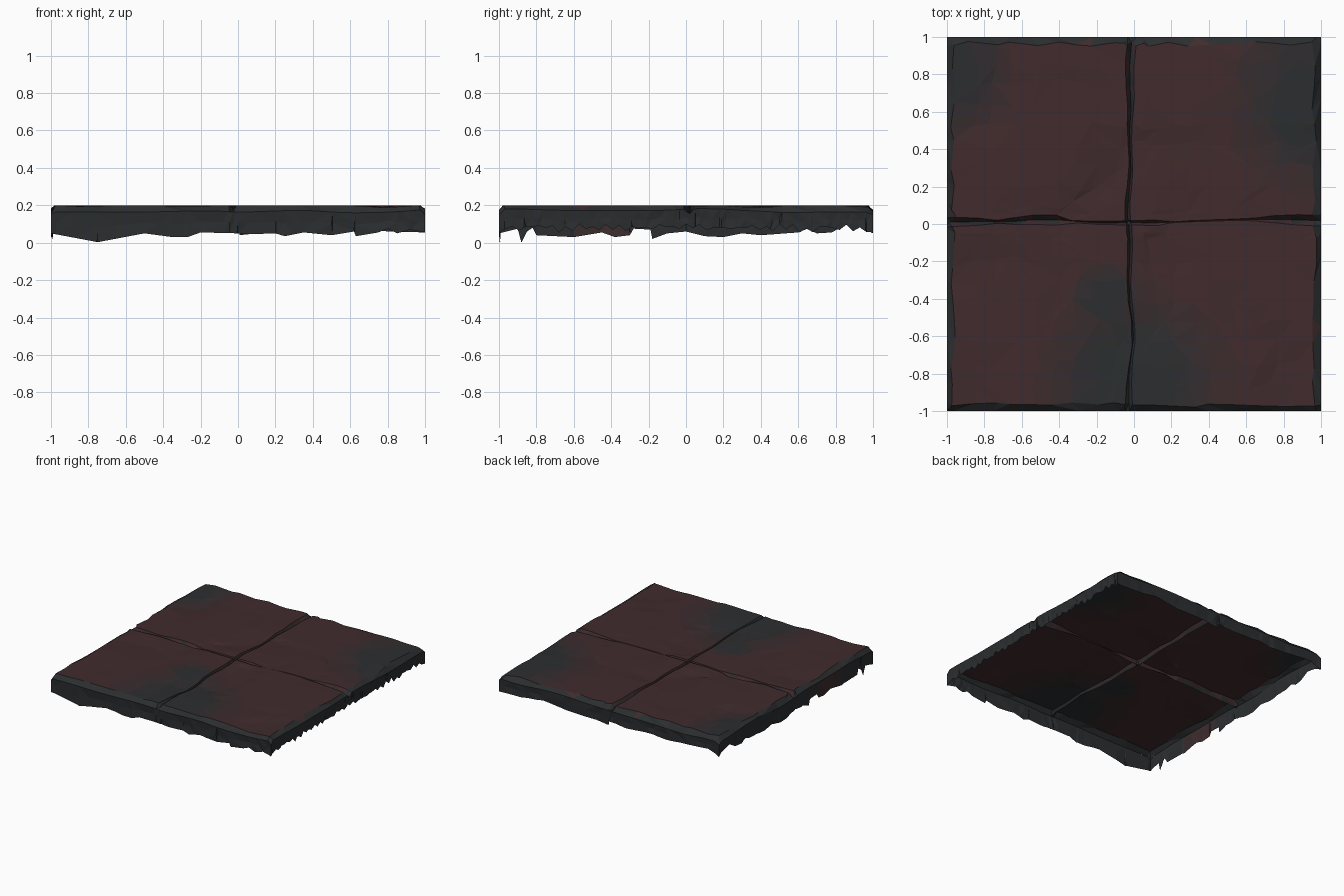
import bpy, bmesh, math, random
from mathutils import Vector, noise

if "Cube" in bpy.data.objects:
    bpy.data.objects.remove(bpy.data.objects["Cube"])

random.seed(4)

# Colour steps from charcoal to dark red stone
GREY, RED = (0.024, 0.027, 0.029), (0.052, 0.024, 0.026)
STEPS = 7
mats = []
for i in range(STEPS):
    t = i / (STEPS - 1)
    m = bpy.data.materials.new(f"stone_{i}")
    m.diffuse_color = [a + (b - a) * t for a, b in zip(GREY, RED)] + [1]
    m.use_nodes = True
    m.node_tree.nodes["Principled BSDF"].inputs["Base Color"].default_value = m.diffuse_color
    mats.append(m)


def redness(x, y):
    spots = [(-1.05, 0.85, .4), (1.0, 0.65, .5), (0.0, -0.85, .5), (-.15, -.4, .2)]
    r = min(math.hypot(x - a, y - b) / s for a, b, s in spots)
    return max(0, min(1, (r - .45) * 1.5))


def finish(bm, name, tint):
    for f in bm.faces:
        c = f.calc_center_median()
        f.material_index = round(tint(c) * (STEPS - 1))
    me = bpy.data.meshes.new(name)
    bm.to_mesh(me)
    bm.free()
    for m in mats:
        me.materials.append(m)
    ob = bpy.data.objects.new(name, me)
    bpy.context.collection.objects.link(ob)
    return ob


def lerp_profile(pts, t):
    for (a, za), (b, zb) in zip(pts, pts[1:]):
        if t <= b:
            return za + (zb - za) * (t - a) / (b - a)
    return pts[-1][1]


def n1(x, y, s=3.0, seed=0.0):
    return noise.noise(Vector((x * s + seed, y * s + 7.3, seed)))


# Cracked top: four slabs separated by two grooves, chamfered outer rim
half = [.10, .2, .31, .42, .53, .64, .75, .86, .965, 1.0]
coords = [-c for c in reversed(half)] + [-.05, -.03, 0, .03, .05] + half
N = len(coords)
ROOT = {coords.index(v): k for v, k in ((-.03, -1), (0, 0), (.03, 1))}
# (position along groove, half width, depth)
V_W = [(-1, .02), (-.7, .008), (-.3, .01), (0, .015), (.4, .008), (.75, .022), (1, .024)]
V_D = [(-1, .022), (-.7, .02), (-.6, .03), (0, .035), (1, .035)]
H_W = [(-1, .025), (-.85, .02), (-.75, .008), (-.55, .026), (-.42, .026), (-.35, .006),
       (0, .012), (.12, .015), (.2, .003), (.6, .004), (.8, .024), (1, .03)]
H_D = [(-1, .045), (-.4, .04), (-.3, .015), (0, .035), (.2, .01), (.6, .01), (.8, .04), (1, .045)]

bm = bmesh.new()
grid = []
for j, cy in enumerate(coords):
    row = []
    for i, cx in enumerate(coords):
        x, y = cx, cy
        edge_x, edge_y = i in (0, N - 1), j in (0, N - 1)
        inner = 0 < i < N - 1 and 0 < j < N - 1
        z = .2 - max(0, n1(cx, cy, 3.2, 2) - .05) * .025
        if not edge_x and abs(cx) > .06:
            x += random.uniform(-.03, .03) if abs(cx) < .9 else random.uniform(-.015, .012)
        if not edge_y and abs(cy) > .06:
            y += random.uniform(-.03, .03) if abs(cy) < .9 else random.uniform(-.015, .012)
        if i in ROOT:
            x = -.02 + n1(0, cy, 3, 5) * .03 + ROOT[i] * lerp_profile(V_W, cy)
            if ROOT[i] == 0:
                z = min(z, .2 - lerp_profile(V_D, cy))
        if j in ROOT:
            y = .015 + n1(cx, 0, 3, 9) * .025 + ROOT[j] * lerp_profile(H_W, cx)
            if ROOT[j] == 0:
                z = min(z, .2 - lerp_profile(H_D, cx))
        if not inner:
            z = min(z, .168 + n1(cx, cy, 2.4, 4) * .025)
            if edge_x and edge_y:
                z = .15
        row.append(bm.verts.new((x, y, z)))
    grid.append(row)
for j in range(N - 1):
    for i in range(N - 1):
        a, b, c, d = grid[j][i], grid[j][i + 1], grid[j + 1][i + 1], grid[j + 1][i]
        if random.random() < .5:
            bm.faces.new((a, b, c)), bm.faces.new((a, c, d))
        else:
            bm.faces.new((a, b, d)), bm.faces.new((b, c, d))
rims = {
    "front": [v.co.copy() for v in grid[0]],
    "back": [v.co.copy() for v in grid[-1]],
    "left": [r[0].co.copy() for r in grid],
    "right": [r[-1].co.copy() for r in grid],
}
groove_z = .178


def top_tint(c):
    if max(abs(c.x), abs(c.y)) > .97 or (c.z < groove_z and min(abs(c.x), abs(c.y)) < .06):
        return 0
    return redness(c.x, c.y)


finish(bm, "cracked_top", top_tint)

# Ragged hanging sides: broken lower outline for each side
teeth = [(-1 + 2 * k / 56, random.uniform(.05, .085) if k % 2 else random.uniform(.075, .1))
         for k in range(57)]
teeth[0] = teeth[-1] = (-1, .055), (1, .055)
teeth = [(-1, .055)] + teeth[1:-1] + [(1, .055)]
LOWER = {
    "front": [(-1, .05), (-.75, .003), (-.5, .05), (-.35, .03), (-.27, .03), (-.2, .055),
              (0, .05), (.05, .045), (.2, .05), (.25, .035), (.35, .055), (.5, .04), (.62, .06),
              (.63, .035), (.75, .055), (.8, .075), (.85, .05), (.92, .07), (1, .055)],
    "back": [(-1, .05), (-.9, .09), (-.7, .075), (-.5, .06), (-.4, .075), (-.15, .06), (0, .075),
             (.01, .04), (.12, .055), (.4, .06), (.6, .085), (.8, .06), (1, .055)],
    "left": [(-1, .05), (-.9, .075), (-.88, 0), (-.85, .06), (-.82, .08), (-.8, .04), (-.6, .03),
             (-.45, .055), (-.38, .03), (-.3, .04), (-.28, .075), (-.19, .07), (-.18, .02),
             (-.1, .05), (0, .06), (.1, .035), (.2, .03), (.3, .05), (.4, .04), (.6, .055),
             (.65, .075), (.7, .05), (.78, .055), (.85, .095), (.93, .085), (1, .05)],
    "right": teeth,
}
for side, rim in rims.items():
    ax = 0 if side in ("front", "back") else 1
    out = -1 if side in ("front", "left") else 1
    line = [(p[ax], p.z) for p in rim]
    ts = sorted({round(t, 3) for t, _ in line} | {round(t, 3) for t, _ in LOWER[side]})
    bm = bmesh.new()
    cols = []
    for t in ts:
        zt, zb = lerp_profile(line, t), lerp_profile(LOWER[side], t)
        col = []
        for k, z in enumerate((zt, (zt + zb) / 2, zb)):
            d = 1 - (random.uniform(0, .01) if k and abs(t) < .99 else 0)
            p = (t, out * d, z) if ax == 0 else (out * d, t, z)
            col.append(bm.verts.new(p))
        cols.append(col)
    for a, b in zip(cols, cols[1:]):
        for k in range(2):
            quad = (a[k], a[k + 1], b[k + 1], b[k])
            bm.faces.new(quad if side in ("front", "right") else quad[::-1])
    bmesh.ops.triangulate(bm, faces=bm.faces[:])

    def side_tint(c, s=side):
        return max(0, min(.8, n1(c.x, c.y, 2, 3) * 2.5)) if s == "left" else 0

    finish(bm, side + "_broken_side", side_tint)
